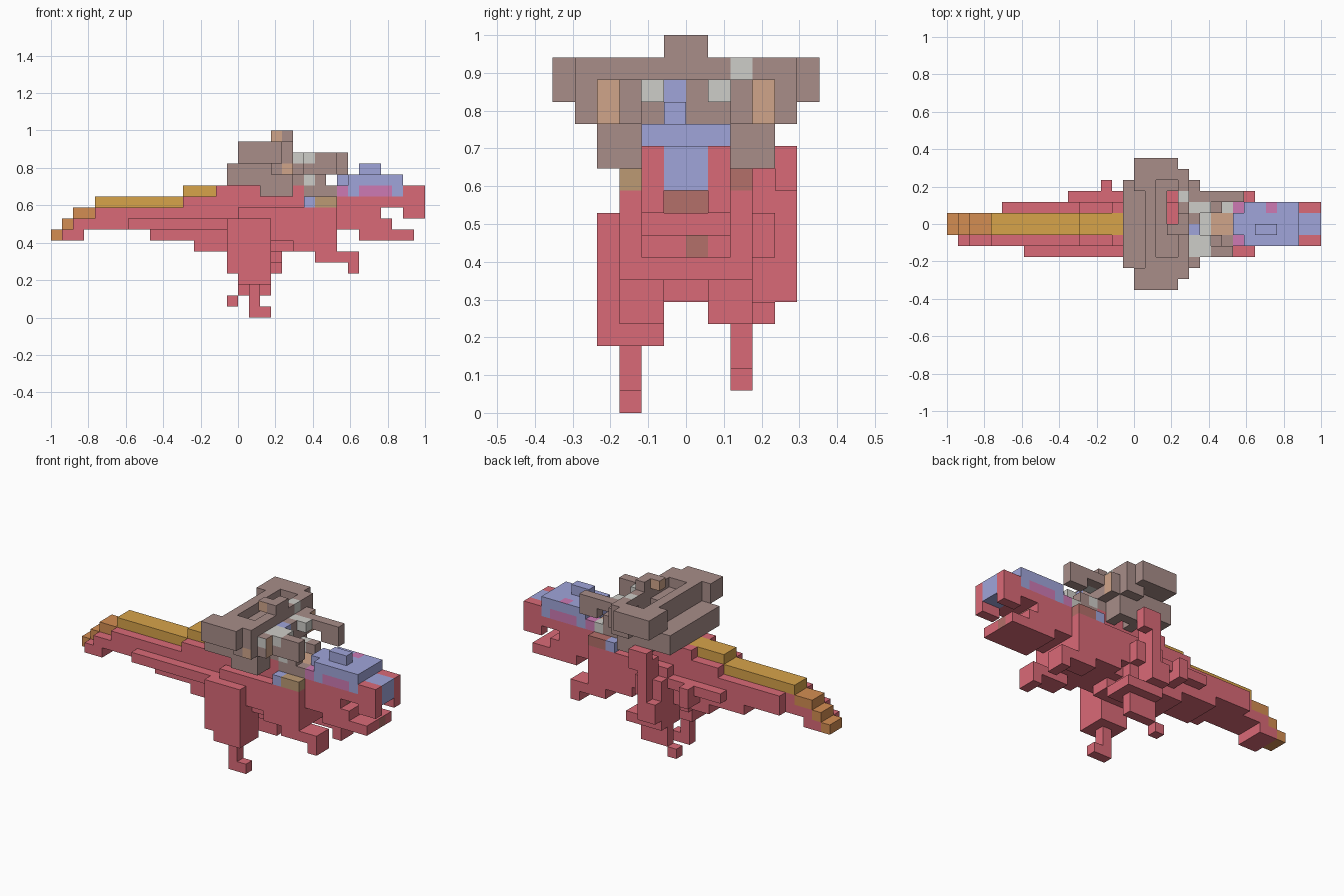
import bpy, bmesh, math
from mathutils import Vector

if "Cube" in bpy.data.objects:
    bpy.data.objects.remove(bpy.data.objects["Cube"], do_unlink=True)

U = 1 / 17  # edge of one block


def lin(c):
    c /= 255
    return c / 12.92 if c <= 0.04045 else ((c + 0.055) / 1.055) ** 2.4


COLOURS = {
    "red": (218, 106, 119), "brown": (168, 141, 137), "yellow": (215, 163, 74),
    "orange": (212, 141, 82), "blue": (160, 165, 218), "grey": (206, 205, 200),
    "tan": (208, 165, 138), "pink": (205, 122, 180), "olive": (188, 154, 116),
    "russet": (180, 112, 106),
}
mats = {}
for name, rgb in COLOURS.items():
    m = bpy.data.materials.new(name)
    col = (*[lin(c) for c in rgb], 1)
    m.use_nodes = True
    m.diffuse_color = col
    bsdf = m.node_tree.nodes["Principled BSDF"]
    bsdf.inputs["Base Color"].default_value = col
    bsdf.inputs["Roughness"].default_value = 0.9
    mats[name] = m

cells = {}  # block position -> (part, colour); later boxes replace earlier ones
sides = {}  # (block position, axis, side) -> colour of a single block face


def span(box):
    x0, x1, y0, y1, z0, z1 = box
    return [(x, y, z) for x in range(x0, x1) for y in range(y0, y1) for z in range(z0, z1)]


def fill(part, colour, *boxes):
    for b in boxes:
        for c in span(b):
            cells[c] = (part, colour)


def both(part, colour, *boxes):
    """Fill boxes and their mirror images across y = 0."""
    for b in boxes:
        fill(part, colour, b, (b[0], b[1], -b[3], -b[2], b[4], b[5]))


def paint(colour, *boxes):
    for b in boxes:
        for c in span(b):
            if c in cells:
                cells[c] = (cells[c][0], colour)


def paint_side(colour, axis, side, *boxes):
    """Colour only the block faces that look along one axis (side 1 is +)."""
    for b in boxes:
        for c in span(b):
            sides[c, axis, side] = colour


def cut(*boxes):
    for b in boxes:
        for c in span(b):
            cells.pop(c, None)


# Tail: stepped wedge with a coloured ridge along the top
fill("tail", "red", (-16, -14, -2, 1, 7, 8), (-15, 0, -2, 1, 8, 9), (-13, 0, -2, 1, 9, 10),
     (-12, 0, 1, 2, 8, 10), (-8, 0, -2, 2, 7, 8), (-4, 0, -2, 2, 6, 7),
     (-5, 0, -2, 2, 10, 11), (-2, 0, -2, 2, 11, 12),
     (-10, 0, -3, -2, 8, 9), (-6, 0, 2, 3, 8, 9), (-3, -2, 2, 4, 7, 9))
fill("tail", "yellow", (-13, 0, -1, 1, 10, 11), (-5, 0, -1, 1, 11, 12))
fill("tail", "orange", (-17, -16, -1, 1, 7, 8), (-16, -15, -1, 1, 8, 9), (-15, -13, -1, 1, 9, 10))

# Body and chest
fill("body", "red", (-1, 9, -2, 2, 6, 12), (-1, 4, -1, 1, 5, 6), (4, 9, -3, 3, 6, 10),
     (0, 4, -3, 3, 7, 10))
cut((4, 5, -3, -2, 6, 7))

# Front limbs
both("front_limb", "red", (7, 10, 1, 3, 5, 6), (9, 11, 1, 3, 5, 6), (10, 11, 1, 3, 4, 5))

# Hind legs, one planted and one raised
fill("right_hind_leg", "red", (-1, 3, -4, -3, 4, 9), (0, 3, -4, -1, 3, 5), (0, 3, -3, -1, 5, 7),
     (1, 2, -3, -2, 0, 3), (1, 3, -3, -2, 0, 1))
fill("left_hind_leg", "red", (0, 2, 3, 5, 5, 7), (0, 3, 3, 4, 7, 9), (1, 2, 4, 5, 7, 10),
     (1, 3, 4, 5, 10, 12), (1, 2, 3, 4, 9, 11), (0, 4, 1, 4, 4, 5), (0, 3, 1, 3, 5, 7),
     (0, 3, 2, 3, 2, 4), (-1, 0, 2, 3, 1, 2))

# Head, open jaw and crest
fill("head", "red", (9, 11, -2, 2, 8, 12), (11, 13, -2, 2, 9, 12), (13, 17, -2, 2, 10, 12))
both("head", "red", (15, 17, 1, 2, 9, 10))
fill("jaw", "red", (11, 16, -2, 2, 7, 8), (11, 14, -2, 2, 8, 9))
fill("crest", "blue", (10, 15, -2, 2, 12, 13), (11, 13, -1, 0, 13, 14), (9, 10, -1, 1, 12, 13))
paint("blue", (15, 17, -1, 1, 10, 12), (14, 15, -2, 2, 11, 12), (10, 11, -2, 2, 11, 12))
paint("pink", (11, 14, -2, 2, 11, 12), (9, 10, -2, -1, 11, 12), (9, 10, 1, 2, 11, 12))
paint_side("pink", 2, 1, (12, 13, 1, 2, 12, 13))
paint_side("russet", 0, 1, (12, 13, -1, 1, 9, 10), (15, 16, 0, 1, 7, 8))

# Saddle patches and stirrups
paint("tan", (7, 9, -1, 1, 11, 12))
paint("grey", (6, 7, -1, 1, 11, 12), (8, 9, 1, 2, 11, 12))
paint("brown", (6, 9, -2, -1, 11, 12), (6, 8, 1, 2, 11, 12))
fill("stirrup", "olive", (7, 9, -3, -2, 10, 11))
fill("stirrup", "russet", (7, 9, 2, 3, 10, 11))
both("stirrup", "blue", (6, 7, 2, 3, 10, 11))

# Rider: legs, torso and a broad mantle notched from behind
both("rider_leg", "brown", (-1, 5, 2, 4, 12, 14), (2, 5, 2, 4, 11, 12))
fill("rider_torso", "brown", (-1, 5, -2, 2, 12, 14), (2, 5, -2, 2, 14, 15))
fill("rider_mantle", "brown", (0, 4, -6, 6, 14, 16), (4, 5, -5, 5, 15, 16))
both("rider_mantle", "brown", (4, 5, 4, 5, 13, 16), (3, 4, 4, 5, 13, 14))
cut((0, 1, -4, 3, 14, 16), (2, 4, -3, 4, 15, 16), (3, 4, 0, 3, 12, 15), (3, 4, 2, 3, 11, 12))
paint_side("tan", 1, 0, (4, 5, -5, -4, 13, 14))
fill("rider_cap", "brown", (4, 5, -1, 1, 16, 17), (3, 4, -1, 0, 16, 17))
for axis, side in ((0, 0), (1, 0), (1, 1)):
    paint_side("tan", axis, side, (3, 4, -1, 0, 16, 17))

# Rider arms, hands and front trim
fill("right_arm", "brown", (5, 9, -3, -2, 13, 15))
fill("left_arm", "brown", (5, 8, 2, 3, 14, 15), (8, 10, 2, 3, 13, 15), (5, 6, 2, 3, 13, 14))
both("rider_cuff", "brown", (4, 6, 3, 4, 13, 15), (5, 6, 1, 2, 12, 14), (7, 8, 1, 2, 12, 13))
fill("rider_chest", "brown", (5, 6, 0, 1, 13, 15))
paint_side("tan", 0, 1, (5, 6, 3, 4, 13, 15), (5, 6, -4, -3, 13, 15))
both("rider_trim", "grey", (5, 7, 1, 2, 14, 15), (6, 7, 1, 2, 12, 13))
fill("rider_trim", "blue", (5, 6, -1, 0, 13, 15))
paint_side("grey", 2, 1, (5, 7, -3, -2, 14, 15), (4, 5, 2, 3, 15, 16))
paint_side("grey", 1, 0, (5, 7, -3, -2, 14, 15), (5, 6, -4, -3, 14, 15))
paint_side("grey", 0, 1, (4, 5, 2, 3, 15, 16))

# Turn every part into a mesh made only of its exposed faces
DIRS = [(a, s) for a in range(3) for s in (0, 1)]
for part in dict.fromkeys(p for p, _ in cells.values()):
    bm = bmesh.new()
    verts = {}
    used = []
    for c, (owner, base) in cells.items():
        if owner != part:
            continue
        for axis, side in DIRS:
            n = list(c)
            n[axis] += 1 if side else -1
            if tuple(n) in cells:
                continue
            ring = []
            for p, q in ((0, 0), (1, 0), (1, 1), (0, 1)):
                v = list(c)
                v[axis] += side
                v[(axis + 1) % 3] += p
                v[(axis + 2) % 3] += q
                v = tuple(v)
                if v not in verts:
                    verts[v] = bm.verts.new(Vector(v) * U)
                ring.append(verts[v])
            colour = sides.get((c, axis, side), base)
            if colour not in used:
                used.append(colour)
            face = bm.faces.new(ring if side else ring[::-1])
            face.material_index = used.index(colour)
    bmesh.ops.dissolve_limit(bm, angle_limit=math.radians(1), verts=bm.verts[:],
                             edges=bm.edges[:], delimit={"MATERIAL"})
    mesh = bpy.data.meshes.new(part)
    bm.to_mesh(mesh)
    bm.free()
    for colour in used:
        mesh.materials.append(mats[colour])
    bpy.context.collection.objects.link(bpy.data.objects.new(part, mesh))
